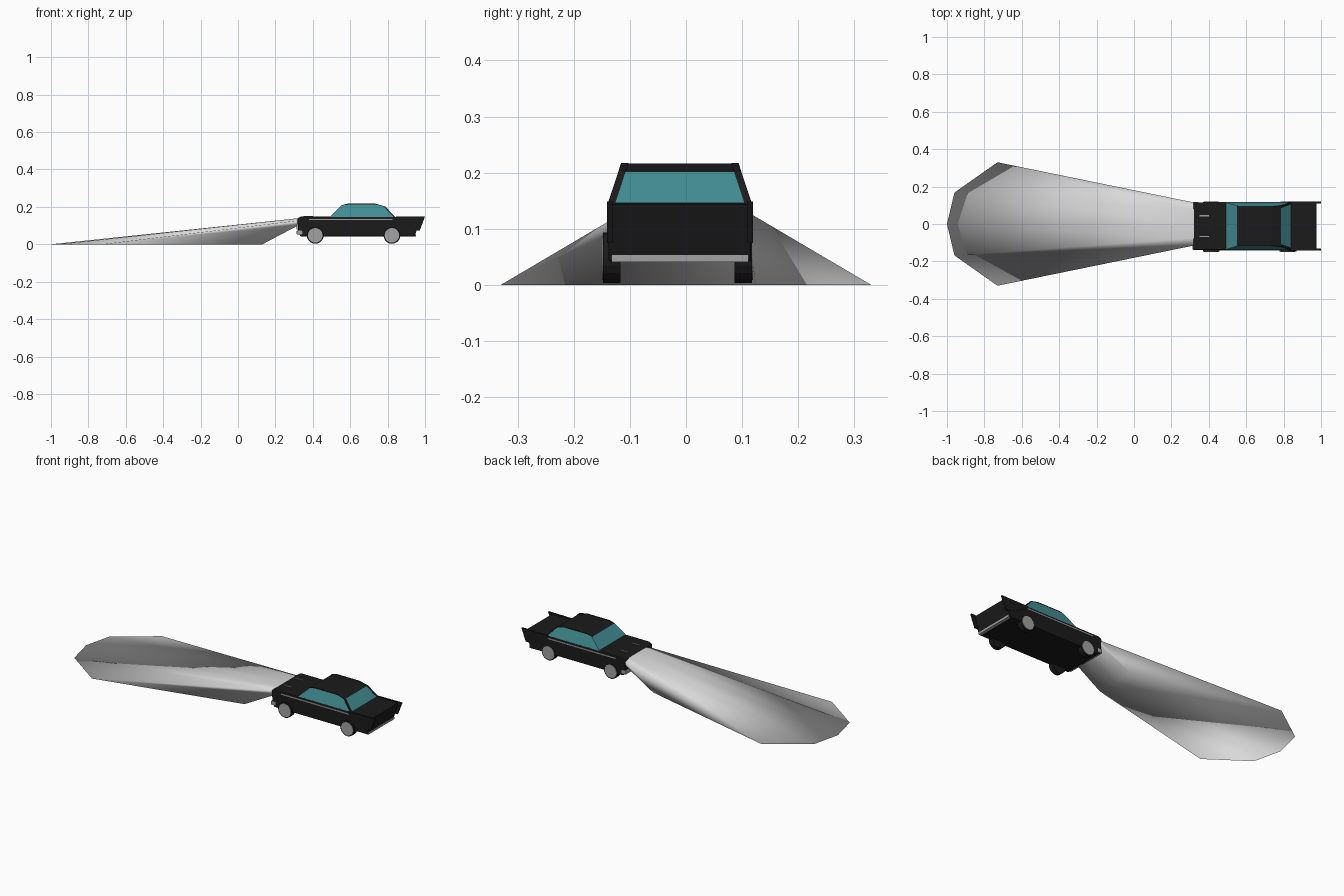
import bpy, bmesh, math

if "Cube" in bpy.data.objects:
    bpy.data.objects.remove(bpy.data.objects["Cube"])

CY = -0.011  # centre line of the car


def material(name, col):
    m = bpy.data.materials.new(name)
    m.diffuse_color = (*col, 1)
    m.use_nodes = True
    m.node_tree.nodes["Principled BSDF"].inputs["Base Color"].default_value = m.diffuse_color
    return m


BLACK = material("black paint", (0.011, 0.011, 0.011))
TEAL = material("teal glass", (0.055, 0.27, 0.295))
CHROME = material("grey chrome", (0.36, 0.36, 0.36))
LIGHT = material("pale light", (0.7, 0.7, 0.7))


def finish(name, bm, mats, bevel=0):
    bmesh.ops.recalc_face_normals(bm, faces=bm.faces)
    me = bpy.data.meshes.new(name)
    bm.to_mesh(me)
    bm.free()
    for m in mats:
        me.materials.append(m)
    ob = bpy.data.objects.new(name, me)
    bpy.context.collection.objects.link(ob)
    if bevel:
        b = ob.modifiers.new("bevel", 'BEVEL')
        b.width = bevel
        b.segments = 2
        b.limit_method = 'ANGLE'
    return ob


def prism(name, pts, half, mats, y=CY, bevel=0, rule=None):
    """Side profile (x, z) widened to +-half(z); rule picks the material of each rim face."""
    w = half if callable(half) else (lambda z: half)
    bm = bmesh.new()
    a = [bm.verts.new((x, y - w(z), z)) for x, z in pts]
    b = [bm.verts.new((x, y + w(z), z)) for x, z in pts]
    bm.faces.new(a)
    bm.faces.new(b[::-1])
    n = len(pts)
    for i in range(n):
        j = (i + 1) % n
        f = bm.faces.new((a[i], b[i], b[j], a[j]))
        if rule:
            f.material_index = rule(i)
    return finish(name, bm, mats, bevel)


def box(name, x0, x1, y0, y1, z0, z1, mat, bevel=0):
    return prism(name, [(x0, z0), (x1, z0), (x1, z1), (x0, z1)], (y1 - y0) / 2,
                 [mat], (y0 + y1) / 2, bevel)


def disc(name, x, y, z, r, depth, mat, sides=20):
    pts = [(x + r * math.cos(2 * math.pi * i / sides), z + r * math.sin(2 * math.pi * i / sides))
           for i in range(sides)]
    return prism(name, pts, depth / 2, [mat], y)


# Main body with sloping tail
prism("body", [(0.335, 0.042), (0.945, 0.042), (0.976, 0.143), (0.85, 0.143), (0.82, 0.148),
               (0.335, 0.148), (0.318, 0.138), (0.322, 0.06)], 0.127, [BLACK], bevel=0.004)

# Cabin: glass all round, black roof
cabin = [(0.49, 0.146), (0.552, 0.206), (0.585, 0.216), (0.735, 0.216), (0.785, 0.201), (0.84, 0.146)]
cabin_half = lambda z: 0.126 - 0.023 * (z - 0.146) / 0.07
prism("cabin", cabin, cabin_half, [TEAL, BLACK],
      rule=lambda i: 1 if i in (1, 2, 3) else 0)

for s, side in ((-1, "right"), (1, "left")):
    # Rear pillar, leaning with the cabin side
    bm = bmesh.new()
    rows = []
    for x, z in ((0.842, 0.144), (0.787, 0.202), (0.735, 0.217)):
        h = cabin_half(z)
        rows.append([bm.verts.new((x + dx, CY + s * (h + dy), z)) for dx, dy in
                     ((0, 0.002), (0, -0.011), (-0.008, -0.011), (-0.008, 0.002))])
    for p, q in zip(rows, rows[1:]):
        for i in range(4):
            bm.faces.new((p[i], p[(i + 1) % 4], q[(i + 1) % 4], q[i]))
    bm.faces.new(rows[0])
    bm.faces.new(rows[-1])
    finish(side + " rear pillar", bm, [BLACK])

    # Roof gutter
    prism(side + " roof gutter", [(0.552, 0.205), (0.585, 0.212), (0.735, 0.212), (0.785, 0.198),
                                  (0.785, 0.202), (0.735, 0.217), (0.585, 0.217), (0.552, 0.208)],
          0.003, [BLACK], CY + s * 0.102)

    # Tail fin
    prism(side + " tail fin", [(0.82, 0.135), (0.82, 0.147), (1.0, 0.149), (0.972, 0.075), (0.94, 0.075)],
          0.005, [BLACK], CY + s * 0.125)

    # Side trim and hood ornament
    y = CY + s * 0.1275
    box(side + " side trim", 0.38, 0.83, y - 0.002, y + 0.002, 0.129, 0.136, CHROME)
    y = CY + s * 0.055
    box(side + " hood ornament", 0.35, 0.40, y - 0.003, y + 0.003, 0.146, 0.152, CHROME)

    # Wheels with chrome hubs
    y = -0.1325 if s < 0 else 0.102
    for x, end in ((0.413, "front"), (0.823, "rear")):
        disc(f"{side} {end} wheel", x, y, 0.048, 0.045, 0.031, BLACK)
        disc(f"{side} {end} hub", x, y + s * 0.0155, 0.048, 0.039, 0.004, CHROME)

# Bumpers and grille
box("front bumper", 0.314, 0.345, CY - 0.129, CY + 0.129, 0.052, 0.075, CHROME, 0.004)
box("grille", 0.314, 0.325, CY - 0.10, CY + 0.10, 0.078, 0.108, CHROME)
box("rear bumper", 0.935, 0.951, CY - 0.122, CY + 0.122, 0.0405, 0.053, CHROME)

# Headlight beam: a smooth closed cone from the nose, flat on the ground
near = [(0.33, 0, 0.14), (0.33, 0.075, 0.14), (0.33, 0.113, 0.128), (0.33, 0.108, 0.105), (0.33, 0, 0.105)]
far = [(-1, 0, 0), (-0.96, 0.168, 0), (-0.73, 0.33, 0), (0.13, 0.125, 0), (0.125, 0, 0)]


def loop(half):
    return half + [(x, -y, z) for x, y, z in half[-2:0:-1]]


bm = bmesh.new()
a = [bm.verts.new(p) for p in loop(near)]
b = [bm.verts.new(p) for p in loop(far)]
for i in range(len(a)):
    j = (i + 1) % len(a)
    bm.faces.new((a[i], a[j], b[j], b[i]))
bm.faces.new(b)
for f in bm.faces:
    f.smooth = True
finish("headlight beam", bm, [LIGHT])
